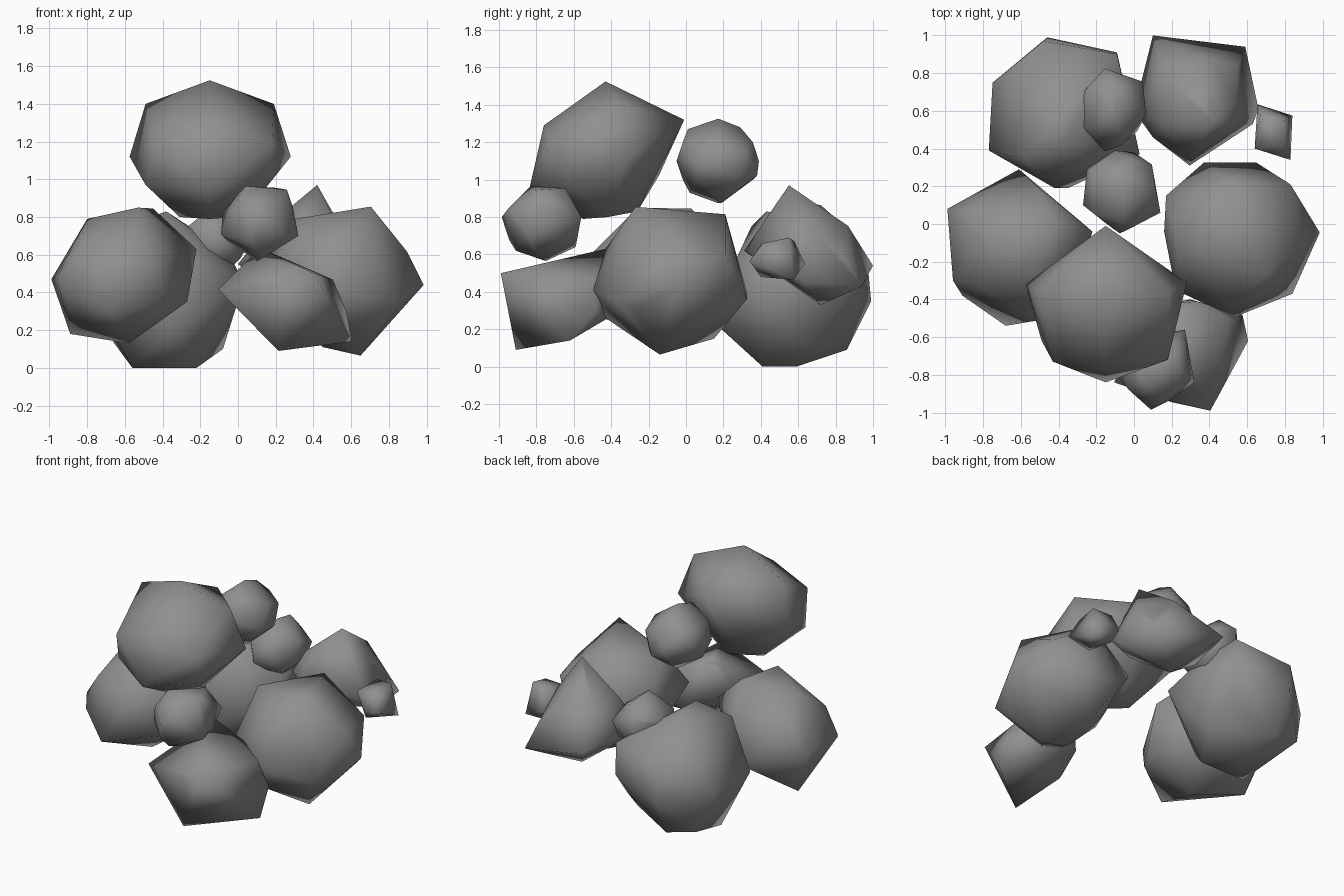
import bpy, bmesh
from mathutils import Vector

grey = bpy.data.materials.new("stone grey")
grey.diffuse_color = (0.28, 0.28, 0.275, 1)


def rock(name, corners, core=0.9):
    """Faceted boulder: hull around its outer corners plus a rounded ico core."""
    pts = [Vector(c) for c in corners]
    lo = Vector([min(p[i] for p in pts) for i in range(3)])
    hi = Vector([max(p[i] for p in pts) for i in range(3)])
    mid, half = (lo + hi) / 2, (hi - lo) / 2
    # rounded core that fills out the hidden sides
    src = bmesh.new()
    bmesh.ops.create_icosphere(src, subdivisions=1, radius=core)
    pts += [mid + v.co * half for v in src.verts]
    src.free()
    # hull
    bm = bmesh.new()
    for p in pts:
        bm.verts.new(p)
    bmesh.ops.convex_hull(bm, input=bm.verts[:])
    loose = [v for v in bm.verts if not v.link_faces]
    bmesh.ops.delete(bm, geom=loose, context='VERTS')
    bmesh.ops.recalc_face_normals(bm, faces=bm.faces[:])
    for f in bm.faces:
        f.smooth = True
    me = bpy.data.meshes.new(name)
    bm.to_mesh(me)
    bm.free()
    me.materials.append(grey)
    ob = bpy.data.objects.new(name, me)
    bpy.context.collection.objects.link(ob)
    return ob


# Large boulders
rock("top_boulder", [
    (-.15, -.43, 1.525), (-.15, -.01, 1.32), (.19, -.36, 1.40), (-.49, -.36, 1.40),
    (.28, -.31, 1.12), (-.575, -.32, 1.12), (-.15, -.76, 1.29), (.18, -.72, 1.19),
    (-.43, -.73, 1.19), (-.15, -.84, .94), (.16, -.62, .97), (-.49, -.62, .97),
    (-.31, -.42, .80), (0, -.42, .80), (-.15, -.26, .83), (-.15, -.55, .79)], 0.8)
rock("left_boulder", [
    (-.99, .08, .47), (-.61, .29, .39), (-.22, -.04, .63), (-.80, -.1, .79),
    (-.53, -.26, .85), (-.45, .03, .845), (-.27, -.2, .35), (-.58, -.12, .13),
    (-.89, .03, .18), (-.96, -.3, .48), (-.91, -.38, .41), (-.68, -.54, .3),
    (-.5, -.51, .6)], 0.9)
rock("back_left_boulder", [
    (-.46, .99, .35), (-.09, .91, .42), (-.75, .75, .4), (-.77, .39, .42),
    (-.42, .19, .4), (.03, .37, .45), (-.56, .41, 0), (-.22, .41, 0),
    (-.4, .59, 0), (-.08, .65, .1), (-.66, .82, .135), (-.45, .86, .09),
    (-.35, .19, .2), (-.02, .5, .31), (-.38, .43, .83), (-.6, .35, .75),
    (-.09, .9, .64), (-.48, .97, .56)], 0.93)
rock("back_right_boulder", [
    (.42, .55, .97), (.1, 1, .54), (.59, .94, .43), (.55, .84, .58),
    (.66, .61, .46), (.63, .53, .52), (.295, .31, .62), (0, .6, .55),
    (.3, .72, .33), (.1, .46, .62)], 0.72)
rock("right_boulder", [
    (.985, -.045, .44), (.705, -.27, .855), (.52, .21, .815), (.65, -.14, .065),
    (.53, -.495, .41), (.84, -.37, .35), (.22, -.35, .5), (.16, -.04, .55),
    (.17, .15, .6), (.37, .325, .4), (.65, .325, .36), (.83, .21, .6),
    (.5, .15, .15), (.24, -.12, .78), (.4, -.43, .26), (.5, -.43, .63),
    (.45, -.13, .11)], 0.88)
rock("front_boulder", [
    (.405, -.99, .5), (.215, -.91, .09), (.605, -.62, .14), (-.105, -.84, .415),
    (.5, -.5, .47), (.575, -.48, .3), (.3, -.4, .27), (.13, -.43, .63),
    (.02, -.55, .42), (.2, -.945, .45), (.33, -.41, .53), (.08, -.5, .6)], 0.68)

# Small stones resting in the gaps
rock("front_stone", [
    (.04, -.83, .965), (.2, -.645, .955), (.26, -.8, .945), (.32, -.84, .7),
    (.1, -.75, .565), (-.09, -.8, .71), (.09, -.985, .8), (.27, -.56, .8),
    (.1, -.59, .64), (-.08, -.68, .83), (.1, -.91, .62)], 0.96)
rock("upper_stone", [
    (-.06, .175, 1.325), (-.1, .39, 1.1), (.095, .315, 1.15), (.14, .06, 1.08),
    (-.075, -.05, 1.1), (-.27, .1, 1.1), (-.25, .29, 1.12), (-.05, .19, .875),
    (-.1, .02, .93), (-.06, .01, 1.27), (-.06, .29, 1.28), (0, .38, 1.02)], 1.0)
rock("back_stone", [
    (-.155, .825, .77), (.045, .755, .7), (.065, .58, .68), (-.155, .385, .7),
    (-.3, .565, .72), (-.26, .71, .74), (-.1, .72, .865), (-.1, .55, .875),
    (-.1, .6, .47)], 1.0)
rock("tiny_stone", [
    (.655, .635, .55), (.84, .575, .465), (.83, .34, .565), (.64, .4, .65),
    (.8, .55, .69), (.71, .4, .48), (.68, .58, .47), (.8, .41, .66),
    (.67, .58, .67)], 0.8)
